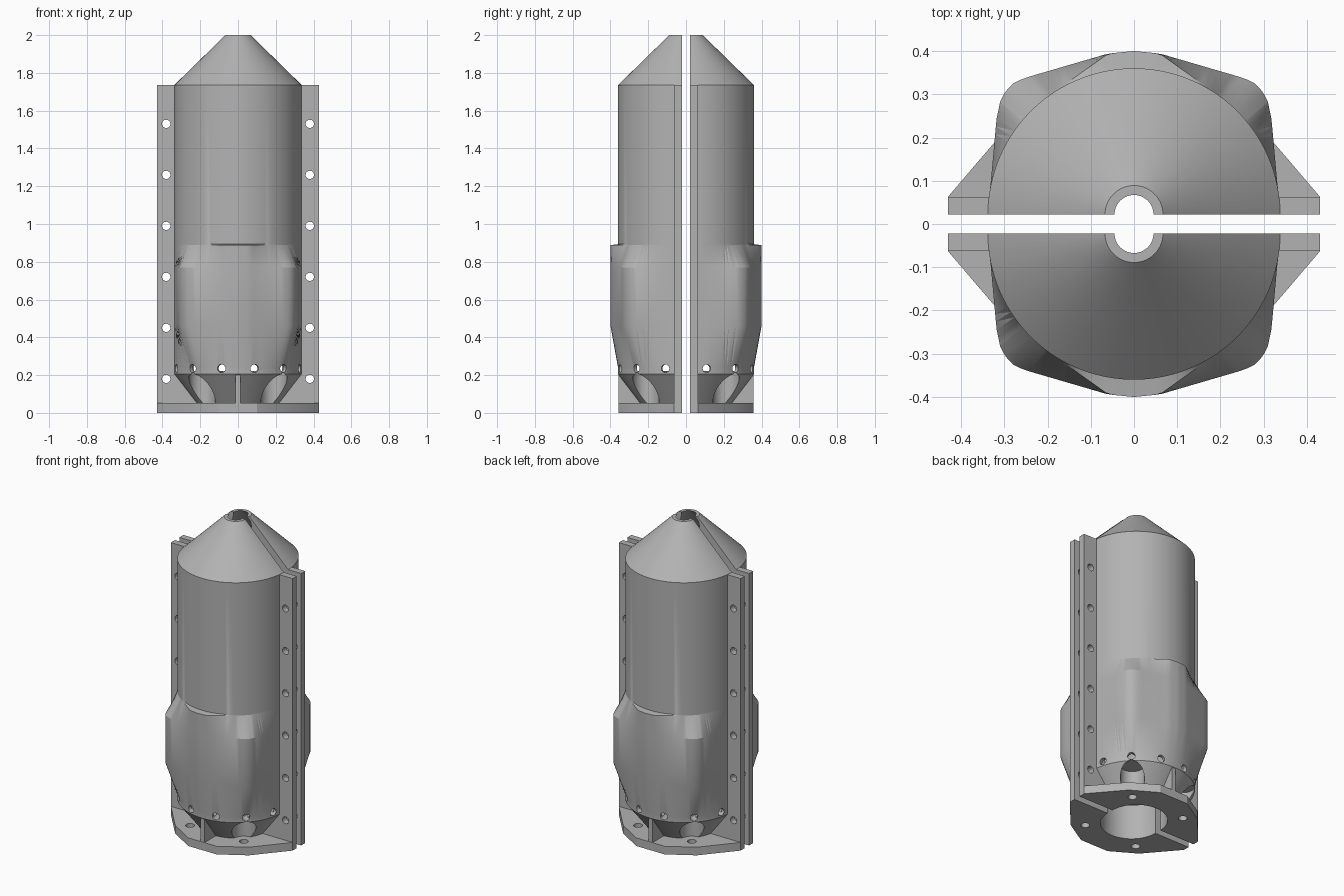
import bpy, bmesh, math
from mathutils import Vector, Matrix

if "Cube" in bpy.data.objects:
    bpy.data.objects.remove(bpy.data.objects["Cube"])

GAP = 0.022      # half of the split between the two mould halves
R = 0.338        # body radius
WALL = 0.022
NECK = 0.18
N = 72           # segments around half a turn

grey = bpy.data.materials.new("plain_grey")
grey.use_nodes = True
grey.diffuse_color = (0.45, 0.45, 0.45, 1)
grey.node_tree.nodes["Principled BSDF"].inputs["Base Color"].default_value = (0.45, 0.45, 0.45, 1)


def finish(bm, name):
    bmesh.ops.recalc_face_normals(bm, faces=bm.faces[:])
    me = bpy.data.meshes.new(name)
    bm.to_mesh(me)
    bm.free()
    me.materials.append(grey)
    ob = bpy.data.objects.new(name, me)
    bpy.context.scene.collection.objects.link(ob)
    return ob


def prism(name, points, z0, z1):
    bm = bmesh.new()
    face = bm.faces.new([bm.verts.new((x, y, z0)) for x, y in points])
    top = bmesh.ops.extrude_face_region(bm, geom=[face])["geom"]
    bmesh.ops.translate(bm, vec=(0, 0, z1 - z0),
                        verts=[v for v in top if isinstance(v, bmesh.types.BMVert)])
    return finish(bm, name)


def box(name, x0, x1, y0, y1, z0, z1):
    return prism(name, [(x0, y0), (x1, y0), (x1, y1), (x0, y1)], z0, z1)


def cylinder(center, axis, radius, length, seg=24):
    bm = bmesh.new()
    rot = Vector(axis).to_track_quat('Z', 'Y').to_matrix().to_4x4()
    bmesh.ops.create_cone(bm, cap_ends=True, segments=seg, radius1=radius, radius2=radius,
                          depth=length, matrix=Matrix.Translation(center) @ rot)
    ob = finish(bm, "cutter")
    ob.hide_render = True
    return ob


def activate(ob):
    bpy.ops.object.select_all(action='DESELECT')
    ob.select_set(True)
    bpy.context.view_layer.objects.active = ob


def cut(ob, cutters):
    activate(ob)
    for c in cutters:
        mod = ob.modifiers.new("cut", 'BOOLEAN')
        mod.operation, mod.solver, mod.object = 'DIFFERENCE', 'EXACT', c
        bpy.ops.object.modifier_apply(modifier=mod.name)
    for c in cutters:
        bpy.data.objects.remove(c)


def outline_radius(angle, points):
    """Radius of the round body, pushed out to a polygon where that is larger."""
    d = Vector((abs(math.cos(angle)), math.sin(angle)))
    best = R
    for a, b in zip(points, points[1:]):
        a, b = Vector(a), Vector(b)
        e = b - a
        den = d.x * e.y - d.y * e.x
        if abs(den) < 1e-9:
            continue
        t = (a.x * e.y - a.y * e.x) / den
        u = (a.x * d.y - a.y * d.x) / den
        if -0.001 <= u <= 1.001:
            best = max(best, t)
    return best


# Bulge cross-sections: full lobes, and only the front lobe at the top
FULL = [(R, 0), (0.318, 0.22), (0.308, 0.268), (0.285, 0.3), (0.255, 0.315), (0.06, 0.372), (0, 0.378)]
TOP = [(0.2, 0.272), (0.06, 0.372), (0, 0.378)]


# Hollow half body: outer wall going up, inner wall coming back down
def body_profile(a):
    full, top = outline_radius(a, FULL), outline_radius(a, TOP)
    outer = [(0.22, 0.05), (R, 0.205), (R, 0.24), (full, 0.46), (full, 0.77), (top, 0.888),
             (R, 0.893), (R, 1.735), (0.067, 2.0)]
    inner = [(0.045, 2.0), (R - WALL, 1.735), (R - WALL, 0.873), (top - WALL, 0.868),
             (full - WALL, 0.76), (full - WALL, 0.46), (R - WALL, 0.24), (R - WALL, 0.222),
             (NECK, 0.222), (NECK, 0.05)]
    return outer + inner


bm = bmesh.new()
rings = []
for i in range(N + 1):
    a = math.pi * i / N
    rings.append([bm.verts.new((r * math.cos(a), r * math.sin(a), z)) for r, z in body_profile(a)])
count = len(rings[0])
for p, q in zip(rings, rings[1:]):
    for k in range(count):
        m = (k + 1) % count
        bm.faces.new((p[k], p[m], q[m], q[k]))
bm.faces.new(rings[0])
bm.faces.new(rings[-1][::-1])
bmesh.ops.triangulate(bm, faces=bm.faces[:])
body = finish(bm, "body_shell")

# Bolt pockets under the body, then the row of vent holes
BOLTS = [(-0.19, 0.19), (0.19, 0.19)]
cutters = [cylinder((x, y, 0.13), (0, 0, 1), 0.07, 0.162, 32) for x, y in BOLTS]
for deg in range(15, 180, 30):
    d = Vector((math.cos(math.radians(deg)), math.sin(math.radians(deg)), 0))
    cutters.append(cylinder(d * 0.33 + Vector((0, 0, 0.235)), d, 0.022, 0.12, 16))
cut(body, cutters)

# Base plate with the neck opening and bolt holes
side = [(0.43, 0), (0.43, 0.041), (0.26, 0.24), (0.1, 0.336)]
plate = prism("base_plate", side + [(-x, y) for x, y in reversed(side)], 0, 0.052)
cut(plate, [cylinder((0, 0, 0), (0, 0, 1), NECK, 0.3, 64)]
    + [cylinder((x, y, 0), (0, 0, 1), 0.026, 0.3) for x, y in BOLTS])

parts = [body, plate]

# Bolted side flanges, with a wider foot below the body
for s, label in ((1, "left"), (-1, "right")):
    flange = box(label + "_flange", s * 0.323, s * 0.43, 0, 0.041, 0.05, 1.735)
    cut(flange, [cylinder((s * 0.38, 0, 0.18 + 0.27 * i), (0, 1, 0), 0.022, 0.2) for i in range(6)])
    foot = box(label + "_flange_foot", s * 0.185, s * 0.325, 0, 0.041, 0.05, 0.21)
    parts += [flange, foot]

# Centre rib between neck and skirt
parts.append(box("centre_rib", -0.014, 0.014, 0.19, 0.335, 0.05, 0.21))

# Shade, then place both halves on either side of the split
for ob in parts:
    activate(ob)
    bpy.ops.object.shade_smooth_by_angle(angle=math.radians(25))
    name = ob.name
    ob.name = "back_" + name
    ob.location.y = GAP
    twin = ob.copy()
    twin.name = "front_" + name
    twin.location.y = -GAP
    twin.rotation_euler.z = math.pi
    bpy.context.scene.collection.objects.link(twin)
